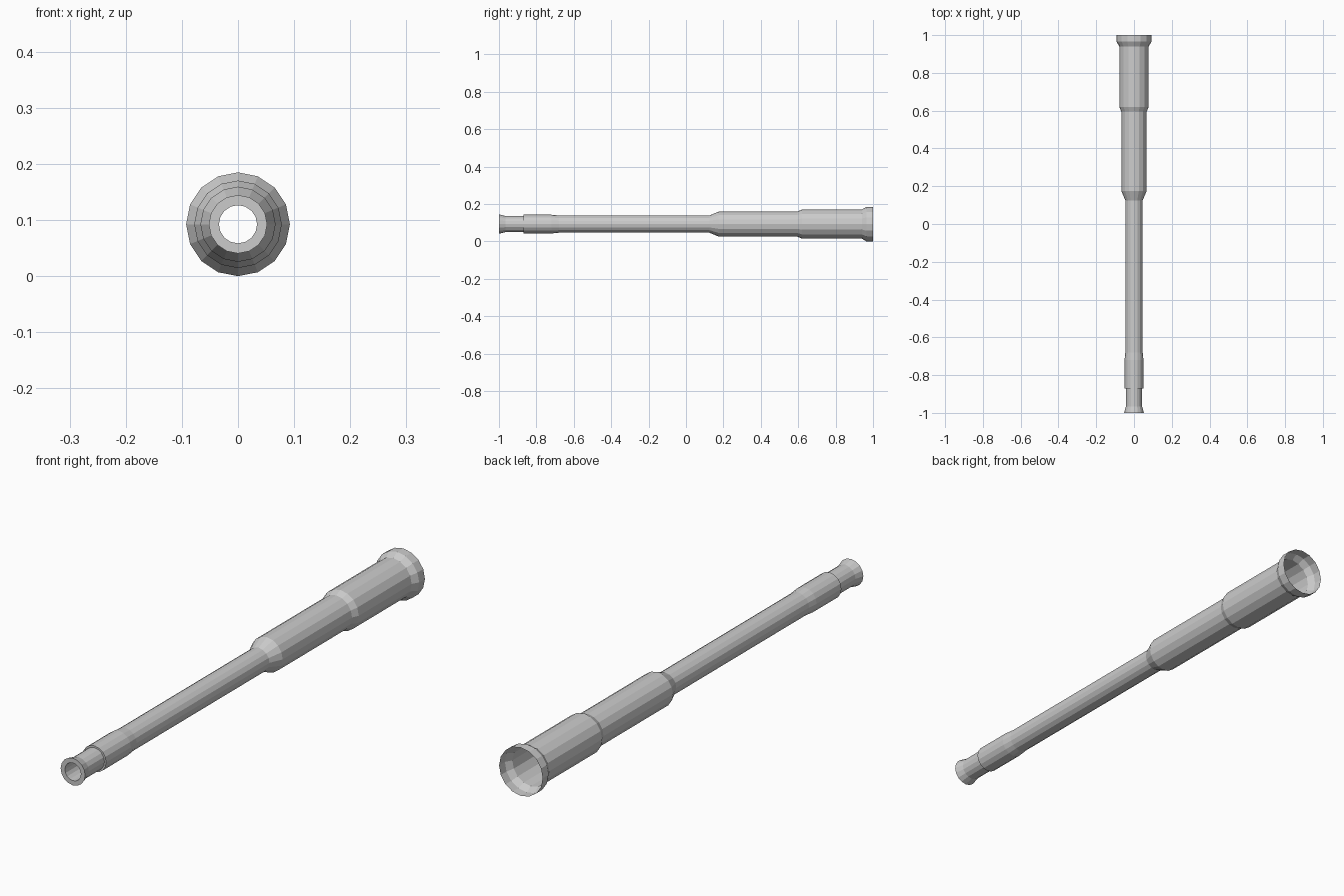
import bpy, bmesh, math

if "Cube" in bpy.data.objects:
    bpy.data.objects.remove(bpy.data.objects["Cube"])

SIDES = 16
AXIS_Z = 0.0925


def lathe(name, profile):
    """Revolve (y, radius) points around the long axis as an open shell."""
    bm = bmesh.new()
    rings = []
    for y, r in profile:
        rings.append([bm.verts.new((r * math.sin(2 * math.pi * i / SIDES), y,
                                    AXIS_Z + r * math.cos(2 * math.pi * i / SIDES)))
                      for i in range(SIDES)])
    for a, b in zip(rings, rings[1:]):
        for i in range(SIDES):
            j = (i + 1) % SIDES
            bm.faces.new((a[i], a[j], b[j], b[i]))
    bmesh.ops.recalc_face_normals(bm, faces=bm.faces)
    mesh = bpy.data.meshes.new(name)
    bm.to_mesh(mesh)
    bm.free()
    obj = bpy.data.objects.new(name, mesh)
    bpy.context.collection.objects.link(obj)
    return obj


# Flared eyepiece with a narrow bore turned back inside
lathe("eyepiece", [(-0.87, 0.034), (-1.0, 0.034), (-1.0, 0.052),
                   (-0.965, 0.043), (-0.87, 0.043), (-0.87, 0.05)])

# Thin draw tube with a slightly thicker collar
lathe("draw_tube", [(-0.87, 0.05), (-0.72, 0.05), (-0.68, 0.046), (0.125, 0.046)])

# Middle barrel with tapered shoulder
lathe("middle_barrel", [(0.125, 0.046), (0.175, 0.067), (0.595, 0.067)])

# Main barrel
lathe("main_barrel", [(0.595, 0.067), (0.62, 0.078), (0.94, 0.078)])

# Open flared hood at the far end
lathe("objective_hood", [(0.94, 0.078), (0.965, 0.0925), (1.0, 0.0925)])
